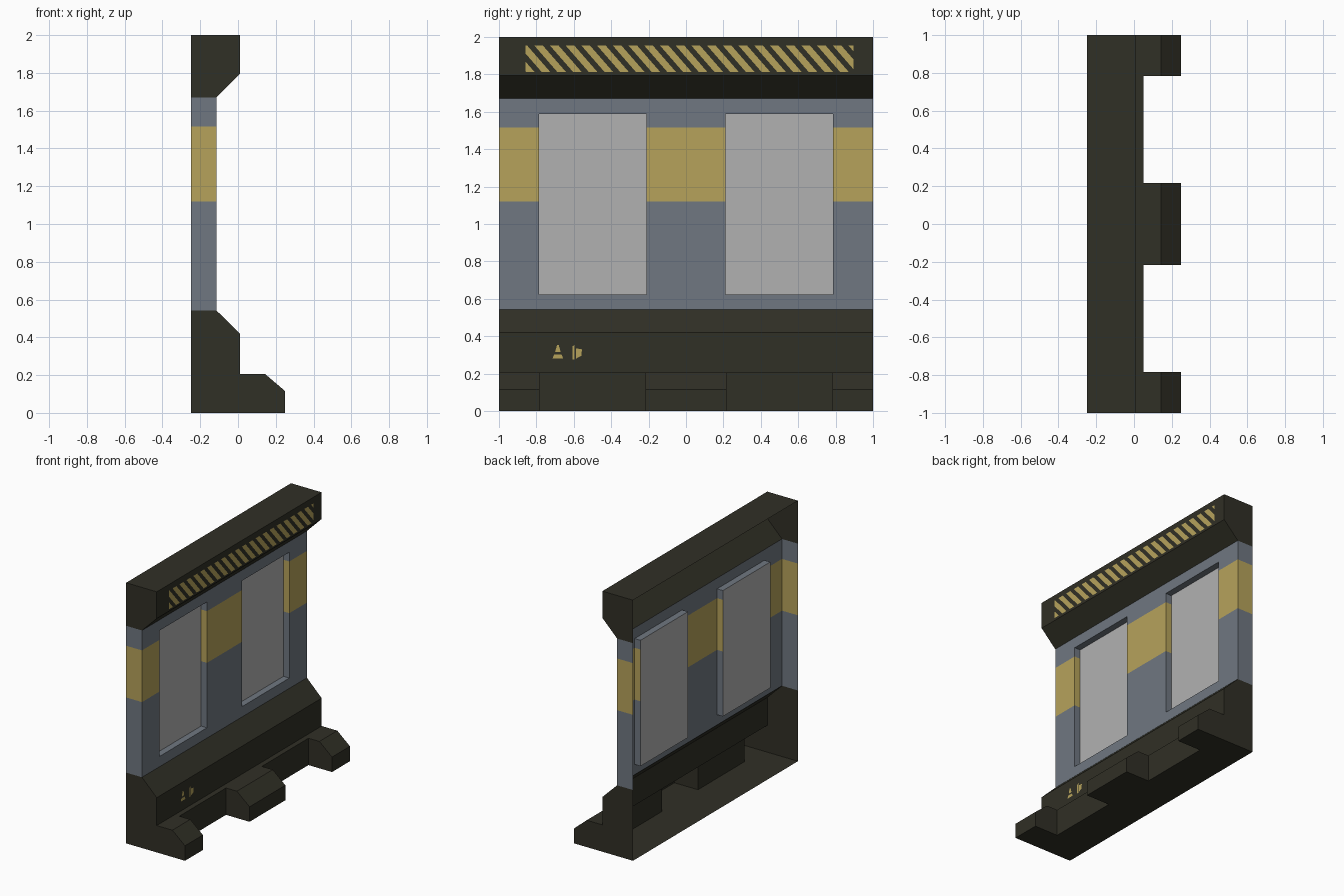
import bpy, bmesh
from mathutils import Vector

if "Cube" in bpy.data.objects:
    bpy.data.objects.remove(bpy.data.objects["Cube"])


def material(name, rgb):
    m = bpy.data.materials.new(name)
    m.diffuse_color = (*rgb, 1)
    m.use_nodes = True
    m.node_tree.nodes["Principled BSDF"].inputs["Base Color"].default_value = m.diffuse_color
    return m


DARK = material("dark olive trim", (0.030, 0.029, 0.019))
BLUE = material("slate blue panel", (0.160, 0.186, 0.220))
YELLOW = material("hazard yellow", (0.47, 0.365, 0.105))
GREY = material("light grey screen", (0.44, 0.44, 0.44))


def face(bm, pts, outward, mat=0):
    """Add a polygon facing the given direction."""
    f = bm.faces.new([bm.verts.new(p) for p in pts])
    f.normal_update()
    if f.normal.dot(Vector(outward)) < 0:
        f.normal_flip()
    f.material_index = mat
    return f


def finish(bm, name, mats):
    bmesh.ops.remove_doubles(bm, verts=bm.verts[:], dist=1e-4)
    me = bpy.data.meshes.new(name)
    bm.to_mesh(me)
    bm.free()
    for m in mats:
        me.materials.append(m)
    ob = bpy.data.objects.new(name, me)
    bpy.context.collection.objects.link(ob)
    return ob


def sweep(bm, chain, y0, y1):
    """Extrude an open x/z profile along y (outside is left of travel)."""
    for (xa, za), (xb, zb) in zip(chain, chain[1:]):
        face(bm, [(xa, y0, za), (xb, y0, zb), (xb, y1, zb), (xa, y1, za)],
             (za - zb, 0, xb - xa))


def cap(bm, outline, y, direction):
    face(bm, [(x, y, z) for x, z in outline], (0, direction, 0))


BACK, WALL, LIP = -0.25, -0.115, 0.01
BASE_TOP, HEAD_BOTTOM = 0.543, 1.67

# Header beam, a shell open at the back
head = [(BACK, 2), (LIP, 2), (LIP, 1.795), (WALL, HEAD_BOTTOM)]
bm = bmesh.new()
sweep(bm, head, -1, 1)
for s in (-1, 1):
    cap(bm, head + [(BACK, HEAD_BOTTOM)], s, s)
finish(bm, "header_beam", [DARK])

# Base with three feet and two notches, open at the back
NOTCH, LEDGE = 0.05, 0.206
upper = [(WALL, BASE_TOP), (LIP, 0.42), (LIP, LEDGE), (NOTCH, LEDGE)]
toe = [(NOTCH, LEDGE), (0.143, LEDGE), (0.25, 0.115), (0.25, 0), (NOTCH, 0)]
notch = [(NOTCH, LEDGE), (NOTCH, 0)]
cuts = [-1, -0.783, -0.217, 0.217, 0.783, 1]
bm = bmesh.new()
for i, (y0, y1) in enumerate(zip(cuts, cuts[1:])):
    middle = toe if i % 2 == 0 else notch
    sweep(bm, upper + middle[1:] + [(BACK, 0)], y0, y1)
    if i % 2:  # foot sides facing into the notch
        cap(bm, toe, y0, 1)
        cap(bm, toe, y1, -1)
for s in (-1, 1):
    cap(bm, upper + toe[1:] + [(BACK, 0), (BACK, BASE_TOP)], s, s)
finish(bm, "footed_base", [DARK])

# Wall panel with a yellow band and two recessed screens
SCREEN = -0.165
ys = [-1, -0.787, -0.212, 0.212, 0.787, 1]
zs = [BASE_TOP, 0.622, 1.12, 1.517, 1.588, HEAD_BOTTOM]
bm = bmesh.new()
for j, (z0, z1) in enumerate(zip(zs, zs[1:])):
    tint = 1 if j == 2 else 0
    for i, (y0, y1) in enumerate(zip(ys, ys[1:])):
        recessed = i in (1, 3) and j in (1, 2, 3)
        x = SCREEN if recessed else WALL
        face(bm, [(x, y0, z0), (x, y1, z0), (x, y1, z1), (x, y0, z1)],
             (1, 0, 0), 2 if recessed else tint)
        if recessed:
            for y, d in ((y0, 1), (y1, -1)):
                face(bm, [(SCREEN, y, z0), (WALL, y, z0), (WALL, y, z1), (SCREEN, y, z1)],
                     (0, d, 0), tint)
            for z, d, row in ((z0, 1, 1), (z1, -1, 3)):
                if j == row:
                    face(bm, [(SCREEN, y0, z), (WALL, y0, z), (WALL, y1, z), (SCREEN, y1, z)],
                         (0, 0, d))
    for s in (-1, 1):
        face(bm, [(BACK, s, z0), (WALL, s, z0), (WALL, s, z1), (BACK, s, z1)],
             (0, s, 0), tint)
finish(bm, "wall_panel", [BLUE, YELLOW, GREY])

# Diagonal hazard stripes on the header, trimmed to a rectangle
x = LIP + 0.003
bm = bmesh.new()
for k in range(-2, 21):
    y = -0.812 + 0.084 * k
    face(bm, [(x, y, 1.955), (x, y + 0.046, 1.955),
              (x, y + 0.171, 1.812), (x, y + 0.125, 1.812)], (1, 0, 0))
for y, d in ((-0.857, -1), (0.895, 1)):
    bmesh.ops.bisect_plane(bm, geom=bm.verts[:] + bm.edges[:] + bm.faces[:],
                           plane_co=(0, y, 0), plane_no=(0, d, 0), clear_outer=True)
finish(bm, "hazard_stripes", [YELLOW])

# Two small worn paint marks on the base
marks = [
    [(-0.70, 0.315), (-0.67, 0.315), (-0.68, 0.352), (-0.69, 0.352)],
    [(-0.714, 0.28), (-0.656, 0.28), (-0.665, 0.302), (-0.705, 0.302)],
    [(-0.608, 0.275), (-0.595, 0.275), (-0.595, 0.355), (-0.608, 0.345)],
    [(-0.588, 0.28), (-0.56, 0.295), (-0.556, 0.33), (-0.588, 0.335)],
]
bm = bmesh.new()
for m in marks:
    face(bm, [(x, y, z) for y, z in m], (1, 0, 0))
finish(bm, "paint_marks", [YELLOW])
